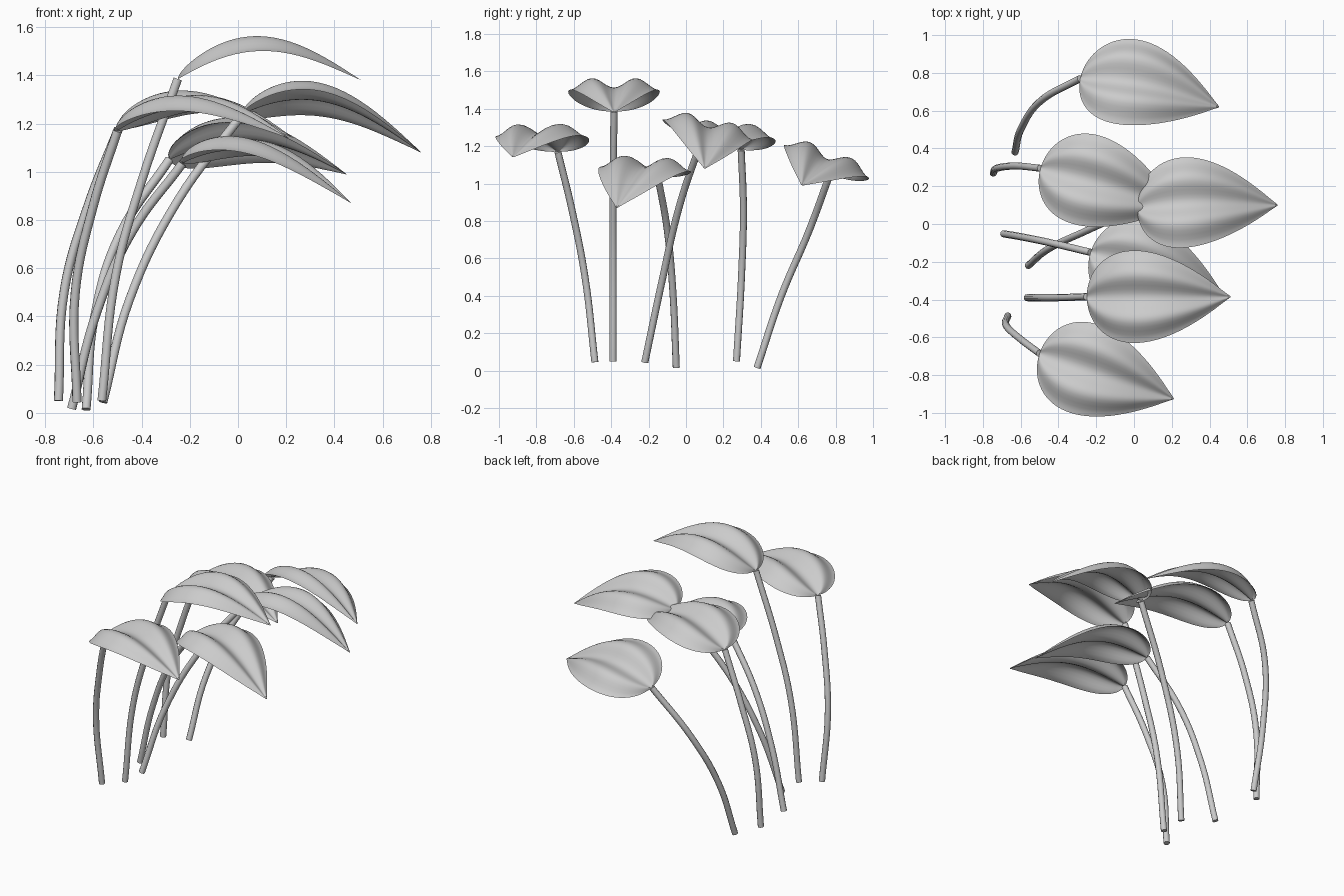
import bpy, math
from mathutils import Vector

if "Cube" in bpy.data.objects:
    bpy.data.objects.remove(bpy.data.objects["Cube"])

STEM_R = 0.019
HALF_W = 0.245


def make_stem(name, pts):
    # Round stalk swept along a smooth path
    cu = bpy.data.curves.new(name, 'CURVE')
    cu.dimensions = '3D'
    cu.bevel_depth = STEM_R
    cu.bevel_resolution = 3
    cu.resolution_u = 8
    cu.use_fill_caps = True
    sp = cu.splines.new('BEZIER')
    sp.bezier_points.add(len(pts) - 1)
    for bp, p in zip(sp.bezier_points, pts):
        bp.co = p
        bp.handle_left_type = bp.handle_right_type = 'AUTO'
    ob = bpy.data.objects.new(name, cu)
    bpy.context.collection.objects.link(ob)


def make_leaf(name, base, tip, arch, roll, rows=32, cols=24):
    # Teardrop blade: arched lengthwise, gull-wing section across, rolled about its midrib
    base, tip = Vector(base), Vector(tip)
    axis = tip - base
    side = Vector((-axis.y, axis.x, 0)).normalized()
    c, s = math.cos(roll), math.sin(roll)
    verts, faces = [], []
    for i in range(rows + 1):
        t = (i / rows) ** 1.7
        w = max(math.sqrt(t) * (1 - t) / 0.385, 0.012 if i == rows else 0.0)
        rise = arch * math.sin(math.pi * t ** 0.9)
        for j in range(cols + 1):
            u = 2 * j / cols - 1
            h = rise + w * (0.0275 * (1 - math.cos(2 * math.pi * u)) - 0.012 * u * u)
            d = u * w * HALF_W
            p = base + axis * t + side * (d * c + h * s)
            p.z += h * c - d * s
            verts.append(p)
    n = cols + 1
    for i in range(rows):
        for j in range(cols):
            a = i * n + j
            if i == 0:
                faces.append((0, a + n, a + n + 1)[::-1])
            else:
                faces.append((a, a + n, a + n + 1, a + 1))
    # the first row collapses to one point at the stalk
    me = bpy.data.meshes.new(name)
    me.from_pydata(verts, [], [f if len(f) == 4 else f[::-1] for f in faces])
    me.shade_smooth()
    ob = bpy.data.objects.new(name, me)
    bpy.context.collection.objects.link(ob)


# stem path (last point is the leaf base), leaf tip, arch height, roll
plants = [
    ([(-0.63, 0.38, 0.015), (-0.595, 0.51, 0.40), (-0.49, 0.655, 0.74), (-0.285, 0.77, 1.05)],
     (0.45, 0.62, 0.99), 0.115, 0.36),
    ([(-0.745, 0.27, 0.05), (-0.72, 0.297, 0.51), (-0.62, 0.307, 0.865), (-0.495, 0.295, 1.18)],
     (0.23, 0.09, 1.14), 0.115, 0.08),
    ([(-0.56, -0.22, 0.045), (-0.45, -0.13, 0.47), (-0.25, -0.035, 0.88), (0.015, 0.085, 1.235)],
     (0.76, 0.10, 1.08), 0.13, 0.22),
    ([(-0.69, -0.052, 0.017), (-0.585, -0.07, 0.42), (-0.44, -0.10, 0.75), (-0.23, -0.15, 1.035)],
     (0.47, -0.37, 0.87), 0.12, 0.05),
    ([(-0.565, -0.39, 0.05), (-0.505, -0.39, 0.58), (-0.40, -0.39, 0.96), (-0.25, -0.385, 1.385)],
     (0.51, -0.385, 1.38), 0.13, 0.0),
    ([(-0.668, -0.487, 0.045), (-0.675, -0.54, 0.50), (-0.60, -0.61, 0.86), (-0.50, -0.685, 1.17)],
     (0.21, -0.925, 1.14), 0.11, -0.01),
]

for k, (path, tip, arch, roll) in enumerate(plants, 1):
    make_stem(f"stem_{k}", path)
    make_leaf(f"leaf_{k}", path[-1], tip, arch, roll)
